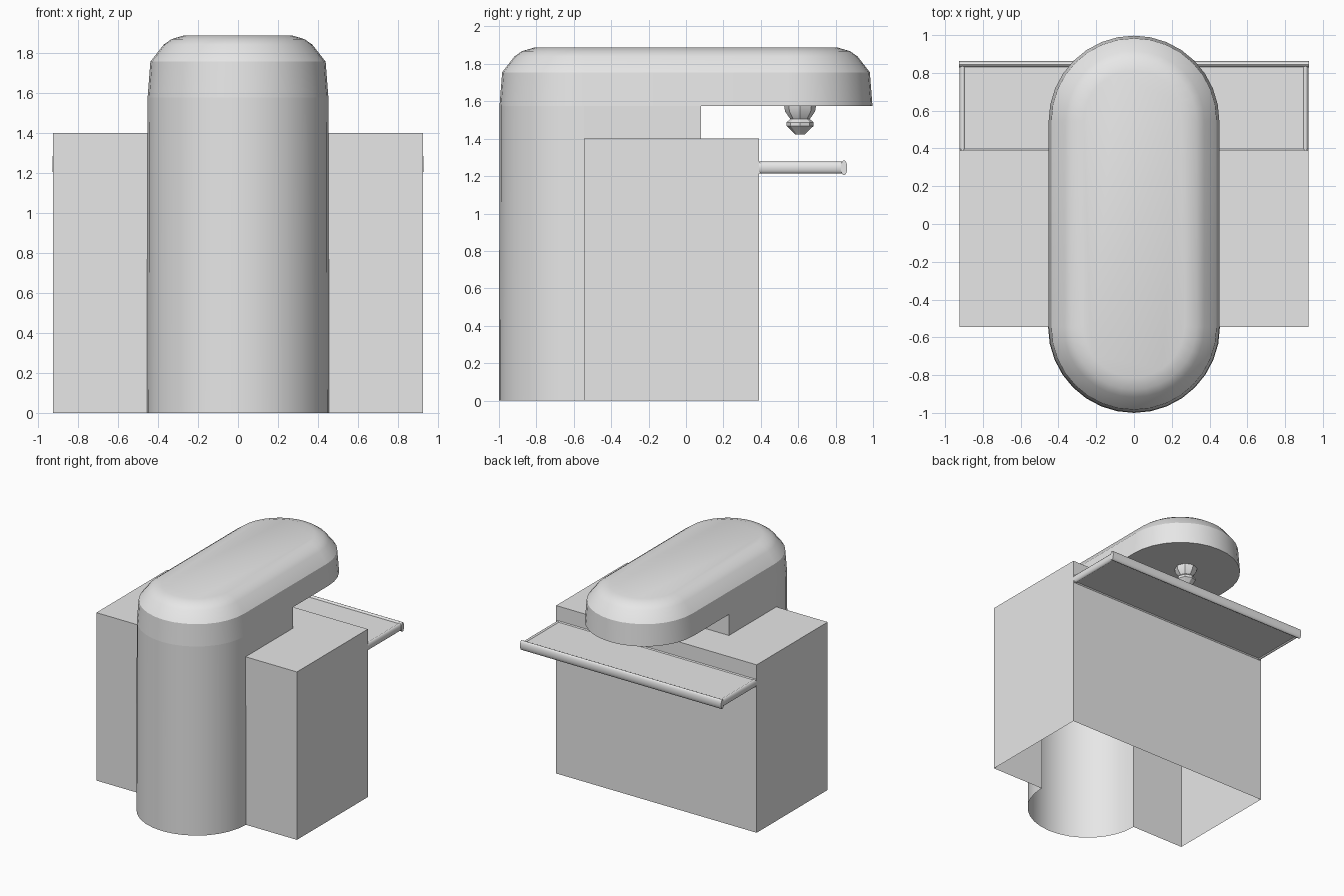
import bpy, bmesh
from math import sin, cos, pi, radians
from mathutils import Matrix

if "Cube" in bpy.data.objects:
    bpy.data.objects.remove(bpy.data.objects["Cube"])

grey = bpy.data.materials.new("light_grey")
grey.use_nodes = True
COLOUR = (0.8, 0.8, 0.8, 1)
grey.diffuse_color = COLOUR
grey.node_tree.nodes["Principled BSDF"].inputs["Base Color"].default_value = COLOUR

RADIUS, CENTRE = 0.452, 0.545       # rounded ends of column and arm
NECK_Y, BACK_Y = 0.08, 0.39
BOX_X, BOX_TOP, ARM_Z = 0.925, 1.4, 1.575


def finish(name, bm, angle=30):
    mesh = bpy.data.meshes.new(name)
    bm.to_mesh(mesh)
    bm.free()
    mesh.materials.append(grey)
    obj = bpy.data.objects.new(name, mesh)
    bpy.context.collection.objects.link(obj)
    bpy.ops.object.select_all(action='DESELECT')
    obj.select_set(True)
    bpy.context.view_layer.objects.active = obj
    bpy.ops.object.shade_smooth_by_angle(angle=radians(angle))
    return obj


def arc(radius, y, start, steps=16):
    """Half circle, counter-clockwise from the start angle."""
    return [(radius * cos(start + pi * i / steps), y + radius * sin(start + pi * i / steps))
            for i in range(steps + 1)]


def stadium(radius):
    return arc(radius, -CENTRE, pi) + arc(radius, CENTRE, 0)


def ring(bm, points, z):
    return [bm.verts.new((x, y, z)) for x, y in points]


def bridge(bm, low, high, closed=False):
    n = len(low)
    for i in range(n if closed else n - 1):
        j = (i + 1) % n
        bm.faces.new((low[i], low[j], high[j], high[i]))


# Hollow tank: outer walls, top with a notch for the column, open below
bm = bmesh.new()
walls = [(RADIUS, -CENTRE), (BOX_X, -CENTRE), (BOX_X, BACK_Y),
         (-BOX_X, BACK_Y), (-BOX_X, -CENTRE), (-RADIUS, -CENTRE)]
notch = [(-RADIUS, NECK_Y), (RADIUS, NECK_Y)]
upper = ring(bm, walls, BOX_TOP)
bridge(bm, ring(bm, walls, 0), upper)
bm.faces.new(upper + ring(bm, notch, BOX_TOP))
finish("tank", bm)

# Rounded column shell and the neck that rises out of the tank
bm = bmesh.new()
bridge(bm, ring(bm, arc(RADIUS + 0.003, -CENTRE, pi), 0),
       ring(bm, arc(RADIUS, -CENTRE, pi), ARM_Z))
neck = [(RADIUS, -CENTRE), (RADIUS, NECK_Y), (-RADIUS, NECK_Y), (-RADIUS, -CENTRE)]
bridge(bm, ring(bm, neck, BOX_TOP), ring(bm, neck, ARM_Z))
finish("column", bm)

# Arm with rounded ends and a softened top edge
bm = bmesh.new()
rings = [ring(bm, stadium(RADIUS - inset), z) for inset, z in
         ((0, ARM_Z), (0.014, 1.755), (0.08, 1.84), (0.12, 1.868), (0.185, 1.887))]
for low, high in zip(rings, rings[1:]):
    bridge(bm, low, high, True)
bm.faces.new(rings[-1])
under = ring(bm, [(RADIUS, NECK_Y)] + arc(RADIUS, CENTRE, 0) + [(-RADIUS, NECK_Y)], ARM_Z)
bm.faces.new(under[::-1])
finish("arm", bm)

# Faceted spout under the arm
bm = bmesh.new()
profile = ((0.085, ARM_Z), (0.08, 1.545), (0.052, 1.505), (0.072, 1.488),
           (0.072, 1.468), (0.032, 1.43), (0.026, 1.423))
rings = [ring(bm, [(r * cos(pi * k / 4), 0.61 + r * sin(pi * k / 4)) for k in range(8)], z)
         for r, z in profile]
for high, low in zip(rings, rings[1:]):
    bridge(bm, low, high, True)
bm.faces.new(rings[-1][::-1])
finish("spout", bm)

# Tray plate
TRAY_Z, TRAY_END = 1.245, 0.845
bm = bmesh.new()
bmesh.ops.create_cube(bm, size=1, matrix=Matrix.Translation((0, (BACK_Y + TRAY_END) / 2, TRAY_Z))
                      @ Matrix.Diagonal((1.82, TRAY_END - BACK_Y, 0.05, 1)))
finish("tray", bm)


def rail(name, centre, length, half_width, half_height, turn):
    """Oval rod lying along x, or along y when turned."""
    bm = bmesh.new()
    matrix = (Matrix.Translation(centre) @ Matrix.Rotation(turn, 4, 'Z')
              @ Matrix.Diagonal((length, half_width, half_height, 1))
              @ Matrix.Rotation(pi / 2, 4, 'Y'))
    bmesh.ops.create_cone(bm, cap_ends=True, segments=16, radius1=1, radius2=1,
                          depth=1, matrix=matrix)
    finish(name, bm, 50)


# Rounded rails around the tray
rail("tray_outer_rail", (0, TRAY_END, TRAY_Z), 1.855, 0.017, 0.04, 0)
rail("tray_inner_rail", (0, BACK_Y - 0.005, TRAY_Z), 1.84, 0.017, 0.035, 0)
for side, label in ((1, "left"), (-1, "right")):
    rail("tray_rail_" + label, (side * 0.907, (BACK_Y + TRAY_END) / 2, TRAY_Z),
         TRAY_END - BACK_Y, 0.018, 0.032, pi / 2)
